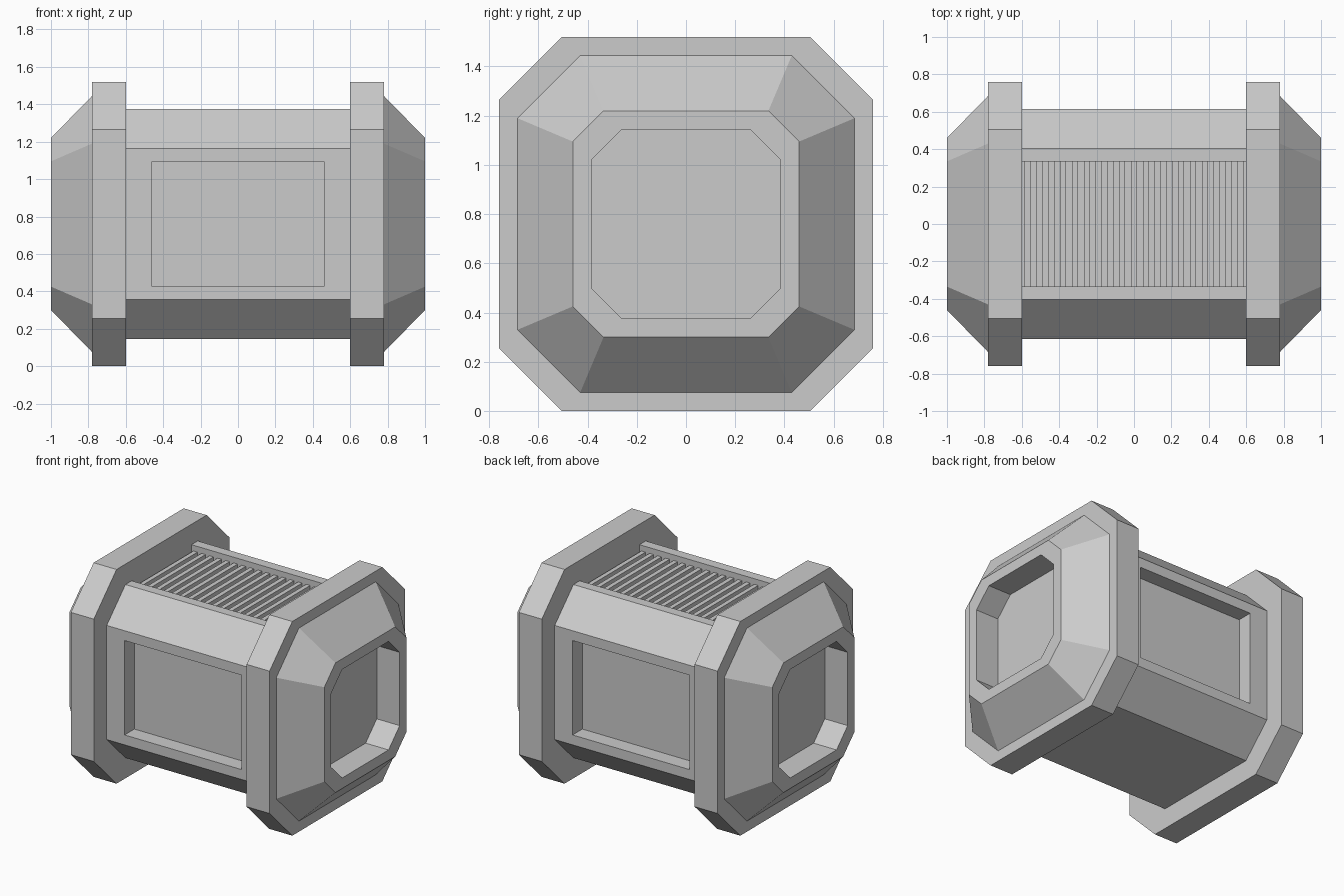
import bpy
import bmesh
from mathutils import Vector

cube = bpy.data.objects.get("Cube")
if cube:
    bpy.data.objects.remove(cube)

MID = 0.76  # height of the long axis

grey = bpy.data.materials.new("light grey")
grey.use_nodes = True
grey.diffuse_color = (0.6, 0.6, 0.6, 1)
grey.node_tree.nodes["Principled BSDF"].inputs["Base Color"].default_value = grey.diffuse_color


def finish(name, bm):
    """Turn a bmesh into a flat-shaded object."""
    bmesh.ops.recalc_face_normals(bm, faces=bm.faces)
    mesh = bpy.data.meshes.new(name)
    bm.to_mesh(mesh)
    bm.free()
    mesh.materials.append(grey)
    obj = bpy.data.objects.new(name, mesh)
    bpy.context.collection.objects.link(obj)
    return obj


def octagon(half, corner):
    """Square section with cut corners, as (y, z) points."""
    h, c = half, corner
    return [(-c, h), (-h, c), (-h, -c), (-c, -h), (c, -h), (h, -c), (h, c), (c, h)]


def loft(sections):
    """Join (x, points) cross-sections along x and close both ends."""
    bm = bmesh.new()
    rings = [[bm.verts.new((x, y, z + MID)) for y, z in pts] for x, pts in sections]
    for a, b in zip(rings, rings[1:]):
        for i in range(len(a)):
            j = (i + 1) % len(a)
            bm.faces.new((a[i], a[j], b[j], b[i]))
    bm.faces.new(rings[0])
    bm.faces.new(rings[-1])
    bmesh.ops.recalc_face_normals(bm, faces=bm.faces)
    return bm


# Body: octagonal bar with a channel along the top
SLOT, FLOOR = 0.335, 0.535
section = octagon(0.615, 0.405) + [(SLOT, 0.615), (SLOT, FLOOR), (-SLOT, FLOOR), (-SLOT, 0.615)]
bm = loft([(-0.6, section), (0.6, section)])

# Recessed rectangular panels in the front and back of the body
for face in [f for f in bm.faces if abs(f.normal.y) > 0.99 and abs(f.calc_center_median().y) > 0.6]:
    inward = -face.normal.copy()
    bmesh.ops.inset_individual(bm, faces=[face], thickness=0.02)
    for v in face.verts:
        v.co.x = 0.46 if v.co.x > 0 else -0.46
        v.co.z = MID + (0.335 if v.co.z > MID else -0.335)
    floor = bmesh.ops.extrude_discrete_faces(bm, faces=[face])["faces"][0]
    bmesh.ops.translate(bm, verts=floor.verts, vec=inward * 0.11)
finish("body", bm)

# Cooling ribs across the channel
RIBS = 19
pitch = 1.2 / RIBS
bm = bmesh.new()
for i in range(RIBS):
    verts = bmesh.ops.create_cube(bm, size=1)["verts"]
    bmesh.ops.scale(bm, verts=verts, vec=(pitch / 2, 2 * SLOT, 0.04))
    bmesh.ops.translate(bm, verts=verts, vec=Vector((-0.6 + (i + 0.5) * pitch, 0, MID + FLOOR + 0.02)))
finish("top_ribs", bm)

# Both ends: a wide collar and a tapered cap with a deep octagonal socket
for side, s in (("left", 1), ("right", -1)):
    collar = octagon(0.76, 0.505)
    finish(side + "_collar", loft([(s * 0.6, collar), (s * 0.78, collar)]))
    mouth = octagon(0.385, 0.26)
    finish(side + "_cap", loft([
        (s * 0.78, octagon(0.685, 0.43)),
        (s * 1.0, octagon(0.46, 0.335)),
        (s * 1.0, mouth),
        (s * 0.82, mouth),
    ]))
